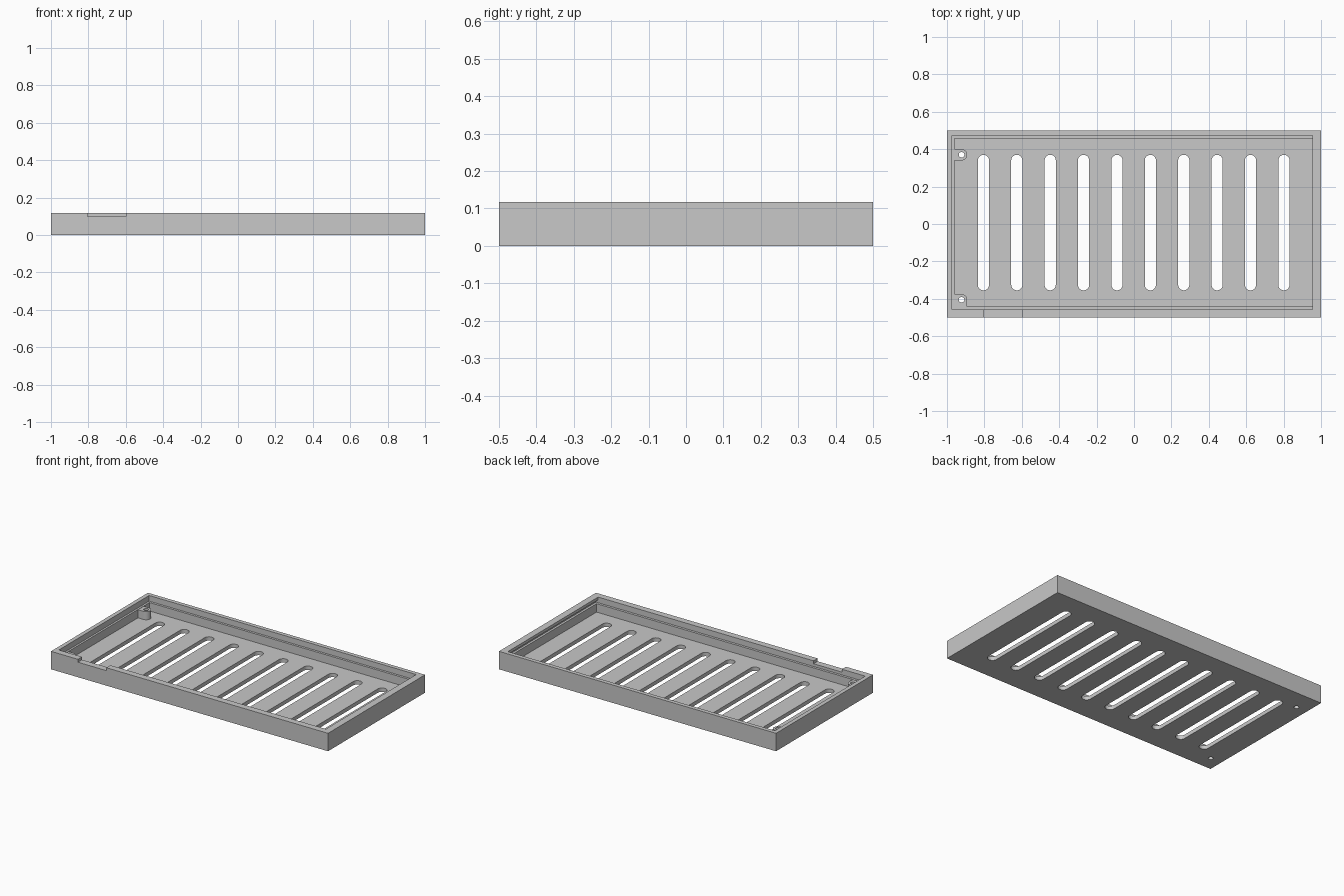
import bpy
import bmesh
from math import cos, sin, pi, radians

if "Cube" in bpy.data.objects:
    bpy.data.objects.remove(bpy.data.objects["Cube"], do_unlink=True)

GREY = (0.58, 0.58, 0.58, 1)
mat = bpy.data.materials.new("light grey")
mat.use_nodes = True
mat.diffuse_color = GREY
mat.node_tree.nodes["Principled BSDF"].inputs["Base Color"].default_value = GREY

HEIGHT = 0.117
FLOOR = 0.025
LEDGE = 0.08


def prism(name, outline, z0, z1):
    """Extrude a counter-clockwise outline from z0 to z1."""
    bm = bmesh.new()
    face = bm.faces.new([bm.verts.new((x, y, z0)) for x, y in outline])
    top = bmesh.ops.extrude_face_region(bm, geom=[face])["geom"]
    moved = [v for v in top if isinstance(v, bmesh.types.BMVert)]
    bmesh.ops.translate(bm, verts=moved, vec=(0, 0, z1 - z0))
    bmesh.ops.recalc_face_normals(bm, faces=bm.faces)
    mesh = bpy.data.meshes.new(name)
    bm.to_mesh(mesh)
    bm.free()
    mesh.materials.append(mat)
    obj = bpy.data.objects.new(name, mesh)
    bpy.context.collection.objects.link(obj)
    return obj


def rect(x0, x1, y0, y1):
    return [(x0, y0), (x1, y0), (x1, y1), (x0, y1)]


def arc(cx, cy, r, start, end, steps):
    angles = [start + (end - start) * i / steps for i in range(steps + 1)]
    return [(cx + r * cos(a), cy + r * sin(a)) for a in angles]


def cut(target, cutter, keep=False):
    """Subtract the cutter and bake the result."""
    cutter.hide_render = True
    mod = target.modifiers.new("cut", "BOOLEAN")
    mod.operation = "DIFFERENCE"
    mod.solver = "EXACT"
    mod.object = cutter
    bpy.context.view_layer.objects.active = target
    bpy.ops.object.modifier_apply(modifier=mod.name)
    if not keep:
        bpy.data.objects.remove(cutter, do_unlink=True)


# Tray with stepped cavity, lid ledge and groove under the end lip
tray = prism("tray", rect(-1, 1, -0.5, 0.5), 0, HEIGHT)
cut(tray, prism("cavity", rect(-0.96, 0.955, -0.442, 0.458), FLOOR, 0.2))
cut(tray, prism("lid_recess", rect(-0.973, 0.955, -0.458, 0.473), LEDGE, 0.2))
cut(tray, prism("lip_groove", rect(0.9, 0.97, -0.458, 0.473), LEDGE, 0.098))

# Finger notch in the front rim
cut(tray, prism("notch", rect(-0.805, -0.6, -0.6, -0.45), 0.098, 0.2))

# Row of rounded vent slots
for i in range(10):
    x = -0.805 + i * 0.1785
    outline = arc(x, 0.34, 0.03, 0, pi, 10) + arc(x, -0.325, 0.03, pi, 2 * pi, 10)
    cut(tray, prism("slot", outline, -0.1, 0.06))

# Screw posts against the right wall, drilled through the floor
for name, y, y_low in (("back_post", 0.37, None), ("front_post", -0.405, -0.446)):
    r, x = 0.03, -0.922
    corner = arc(x, y, r, 0, pi / 2, 8)
    if y_low is None:
        outline = arc(x, y, r, -pi / 2, 0, 8)[:-1] + corner
        outline += [(-0.965, y + r), (-0.965, y - r)]
    else:
        outline = [(x + r, y_low)] + corner
        outline += [(-0.965, y + r), (-0.965, y_low)]
    post = prism(name, outline, FLOOR - 0.003, LEDGE - 0.002)
    hole = prism("hole", arc(x, y, 0.015, 0, 2 * pi, 20)[:-1], -0.1, 0.2)
    cut(post, hole, keep=True)
    cut(tray, hole)

# Smooth the curved walls while keeping edges sharp
bpy.ops.object.select_all(action="DESELECT")
for obj in bpy.context.collection.objects:
    if obj.name in ("tray", "back_post", "front_post"):
        obj.select_set(True)
bpy.context.view_layer.objects.active = tray
bpy.ops.object.shade_smooth_by_angle(angle=radians(30))
